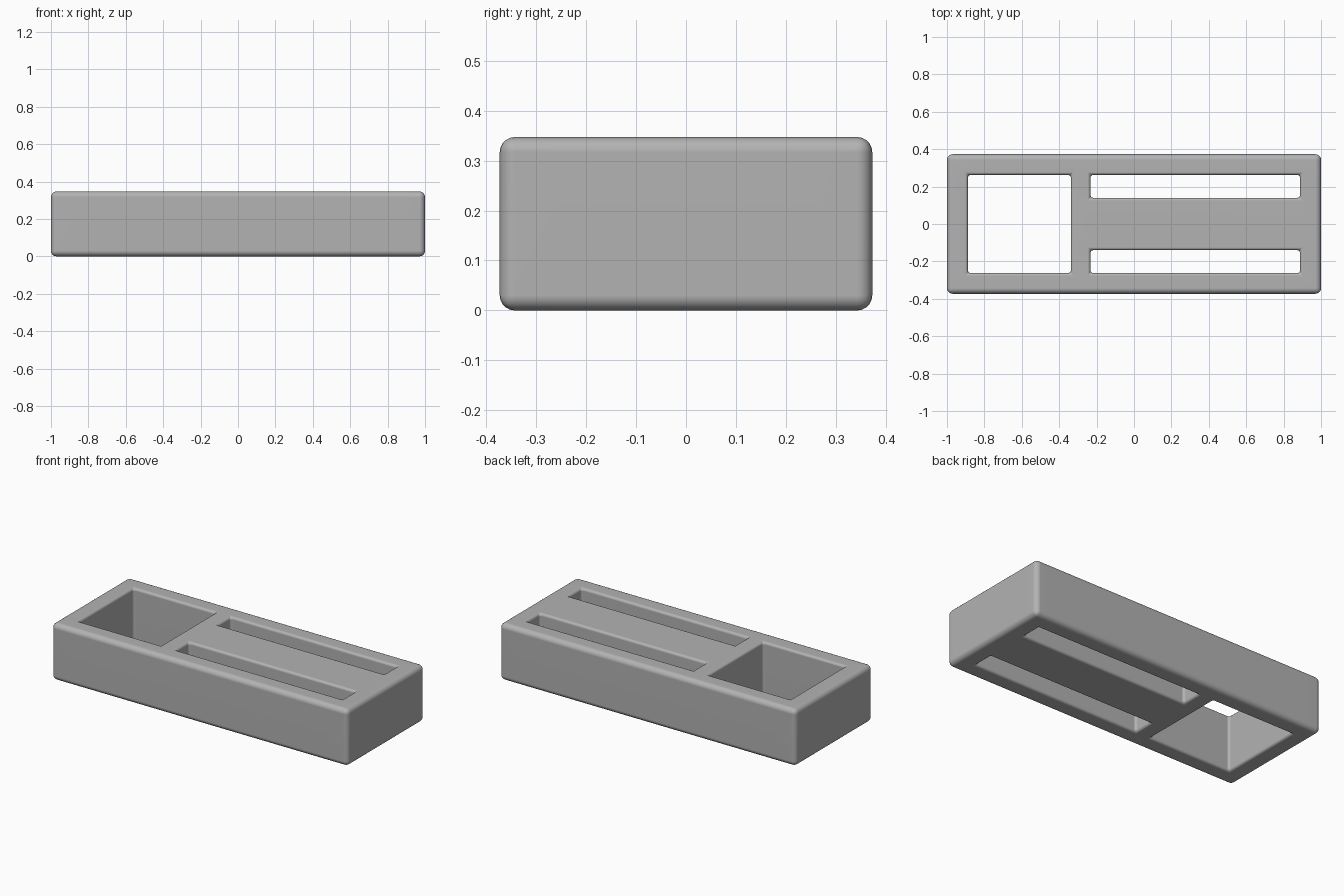
import bpy, bmesh

cube = bpy.data.objects.get("Cube")
if cube:
    bpy.data.objects.remove(cube, do_unlink=True)

HEIGHT = 0.347
XS = [-1, -0.888, -0.337, -0.233, 0.888, 1]
YS = [-0.373, -0.262, -0.14, 0.14, 0.262, 0.373]


def is_solid(i, j):
    """Grid cells that belong to the block, leaving the openings empty."""
    if not (0 <= i < 5 and 0 <= j < 5):
        return False
    square_bay = i == 1 and 1 <= j <= 3
    long_slot = i == 3 and j in (1, 3)
    return not (square_bay or long_slot)


# Plan outline with one square bay and two long slots, extruded upward
bm = bmesh.new()
grid = [[bm.verts.new((x, y, 0)) for y in YS] for x in XS]
for i in range(5):
    for j in range(5):
        if is_solid(i, j):
            bm.faces.new((grid[i][j], grid[i + 1][j],
                          grid[i + 1][j + 1], grid[i][j + 1]))
result = bmesh.ops.extrude_face_region(bm, geom=bm.faces[:], use_keep_orig=True)
for v in result["geom"]:
    if isinstance(v, bmesh.types.BMVert):
        v.co.z = HEIGHT
bmesh.ops.recalc_face_normals(bm, faces=bm.faces[:])

# Outer edges get the full rounding, edges of the openings half of it
weight = bm.edges.layers.float.new("bevel_weight_edge")
for e in bm.edges:
    if len(e.link_faces) == 2 and e.calc_face_angle(0) > 0.5:
        mid = (e.verts[0].co + e.verts[1].co) / 2
        outer = abs(mid.x) > 0.99 or abs(mid.y) > 0.37
        e[weight] = 1.0 if outer else 0.5

mesh = bpy.data.meshes.new("organizer_block")
bm.to_mesh(mesh)
bm.free()
block = bpy.data.objects.new("organizer_block", mesh)
bpy.context.collection.objects.link(block)

bevel = block.modifiers.new("rounded_edges", "BEVEL")
bevel.limit_method = "WEIGHT"
bevel.width = 0.03
bevel.segments = 5
bevel.use_clamp_overlap = False

# Smooth shading with clean flat faces
for p in mesh.polygons:
    p.use_smooth = True
normals = block.modifiers.new("flat_face_normals", "WEIGHTED_NORMAL")
normals.keep_sharp = True

# Plain grey
grey = bpy.data.materials.new("plain_grey")
grey.use_nodes = True
colour = (0.45, 0.45, 0.45, 1)
grey.diffuse_color = colour
grey.node_tree.nodes["Principled BSDF"].inputs["Base Color"].default_value = colour
mesh.materials.append(grey)
